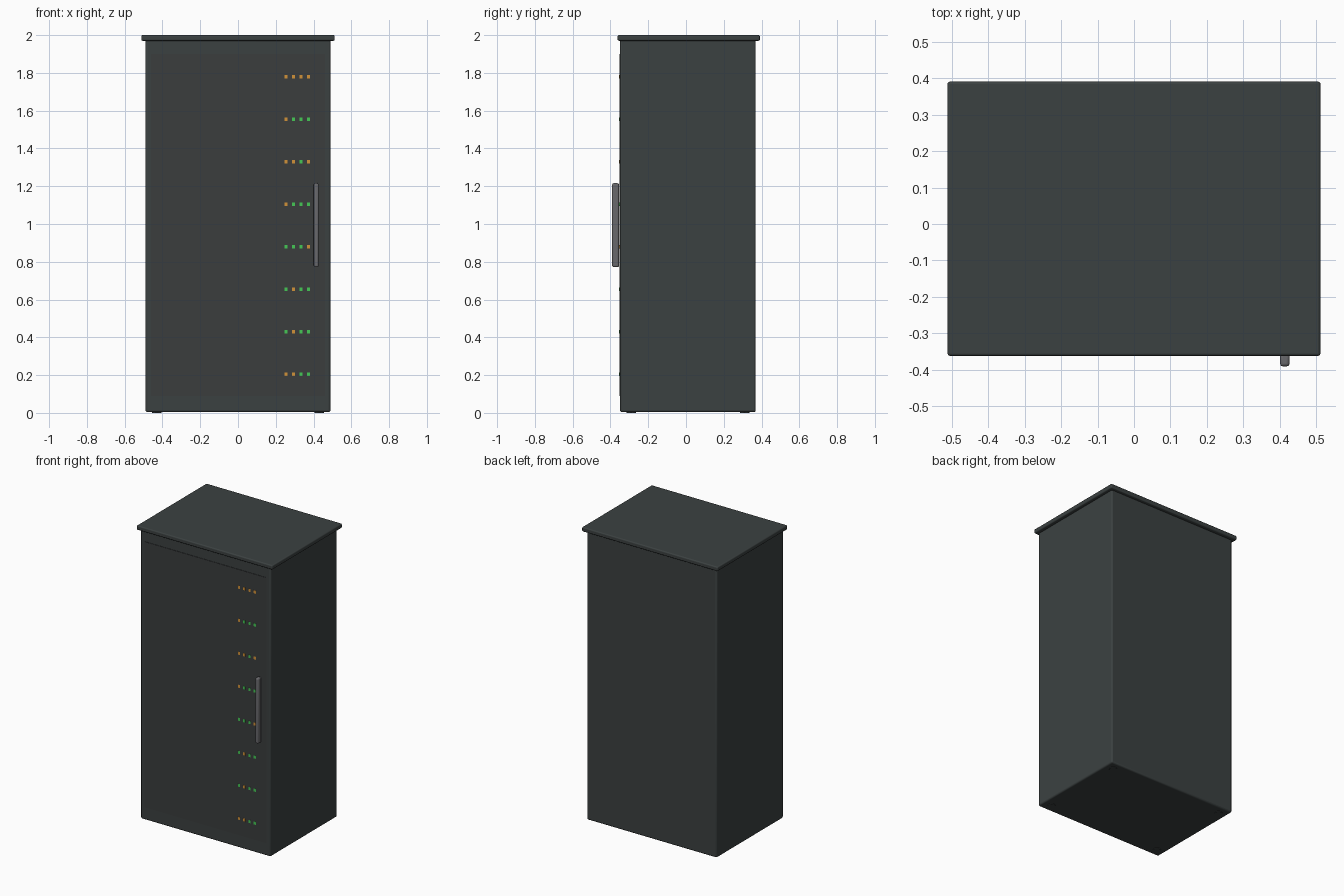
import bpy

if "Cube" in bpy.data.objects:
    bpy.data.objects.remove(bpy.data.objects["Cube"])


def material(name, r, g, b):
    m = bpy.data.materials.new(name)
    m.diffuse_color = (r, g, b, 1)
    m.use_nodes = True
    m.node_tree.nodes["Principled BSDF"].inputs["Base Color"].default_value = m.diffuse_color
    return m


SHELL = material("dark slate", 0.044, 0.053, 0.053)
DOOR = material("door charcoal", 0.043, 0.047, 0.048)
METAL = material("grey metal", 0.14, 0.14, 0.15)
LIGHTS = {"G": material("green light", 0.06, 0.58, 0.09),
          "A": material("amber light", 0.65, 0.29, 0.04)}


def finish(ob, name, mat, bevel, segments=3):
    ob.name = name
    ob.data.materials.append(mat)
    if bevel:
        mod = ob.modifiers.new("bevel", 'BEVEL')
        mod.width = bevel
        mod.segments = segments
        bpy.ops.object.shade_smooth_by_angle()
    return ob


def box(name, lo, hi, mat, bevel=0.0):
    bpy.ops.mesh.primitive_cube_add(size=1, location=[(a + b) / 2 for a, b in zip(lo, hi)])
    ob = bpy.context.object
    ob.scale = [b - a for a, b in zip(lo, hi)]
    bpy.ops.object.transform_apply(location=False, rotation=False, scale=True)
    return finish(ob, name, mat, bevel)


# Cabinet shell and overhanging lid
box("cabinet_body", (-0.49, -0.349, 0.004), (0.49, 0.369, 1.975), SHELL, 0.01)
box("cabinet_lid", (-0.512, -0.362, 1.97), (0.512, 0.391, 2.0), SHELL, 0.007)

# Door panel, thin plate on the front
box("door_panel", (-0.46, -0.352, 0.09), (0.46, -0.345, 1.9), DOOR)

# Door handle
box("door_handle", (0.401, -0.391, 0.772), (0.427, -0.355, 1.216), METAL, 0.008)

# Status lights: eight rows of four, listed from the bottom up
rows = ["AAGG", "GAGG", "GAGG", "GGGA", "AGGG", "AAGA", "AGGG", "AAAA"]
for r, pattern in enumerate(rows):
    z = 0.205 + 0.225 * r
    for c, key in enumerate(pattern):
        x = 0.254 + 0.04 * c
        box(f"status_light_{r}_{c}", (x - 0.008, -0.3535, z - 0.01),
            (x + 0.008, -0.350, z + 0.01), LIGHTS[key])

# Low feet
for sx in (-1, 1):
    for y in (-0.29, 0.31):
        bpy.ops.mesh.primitive_cylinder_add(vertices=16, radius=0.025, depth=0.01,
                                            location=(sx * 0.43, y, 0.005))
        finish(bpy.context.object, "foot", SHELL, 0)
